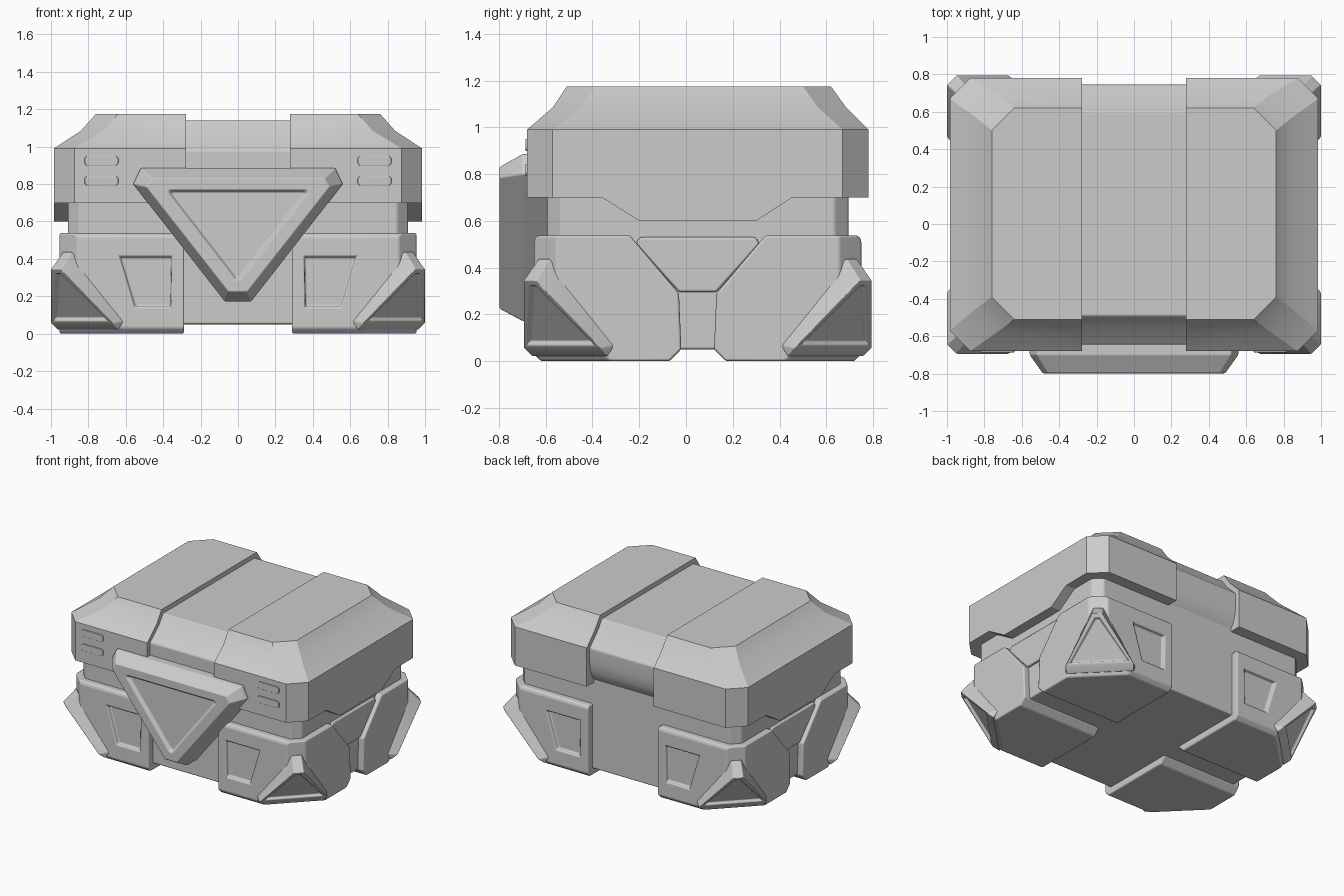
import bpy, bmesh
from mathutils import Vector
from math import radians

if "Cube" in bpy.data.objects:
    bpy.data.objects.remove(bpy.data.objects["Cube"])

CY = 0.05  # centre of the chest in y (the front badge sticks out)


def finish(name, bm, bevel=0.012, mirror=(), cutter=None, y=0.0):
    bmesh.ops.recalc_face_normals(bm, faces=bm.faces)
    me = bpy.data.meshes.new(name)
    bm.to_mesh(me)
    bm.free()
    me.shade_smooth()
    ob = bpy.data.objects.new(name, me)
    bpy.context.collection.objects.link(ob)
    ob.location.y = y
    if cutter:
        m = ob.modifiers.new("recess", 'BOOLEAN')
        m.operation, m.object, m.solver = 'DIFFERENCE', cutter, 'EXACT'
    if bevel:
        m = ob.modifiers.new("bevel", 'BEVEL')
        m.width, m.segments, m.limit_method = bevel, 2, 'ANGLE'
        m.angle_limit, m.harden_normals = radians(20), True
    if mirror:
        m = ob.modifiers.new("mirror", 'MIRROR')
        m.use_axis = ('X' in mirror, 'Y' in mirror, False)
    return ob


def loft(rings, cap_start=True, cap_end=True):
    bm = bmesh.new()
    rows = [[bm.verts.new(p) for p in r] for r in rings]
    n = len(rows[0])
    for a, b in zip(rows, rows[1:]):
        for i in range(n):
            bm.faces.new((a[i], a[(i + 1) % n], b[(i + 1) % n], b[i]))
    if cap_start:
        bm.faces.new(rows[0])
    if cap_end:
        bm.faces.new(rows[-1])
    bmesh.ops.recalc_face_normals(bm, faces=bm.faces)
    bmesh.ops.dissolve_limit(bm, angle_limit=radians(1), verts=bm.verts, edges=bm.edges)
    return bm


def along_x(pts, x0, x1):
    return loft([[(x, a, b) for a, b in pts] for x in (x0, x1)])


def along_y(pts, y0, y1):
    return loft([[(a, y, b) for a, b in pts] for y in (y0, y1)])


# Main body: chamfered box, corners pulled in low down behind the guards
def body_ring(z, c, hx=0.91, hy=0.645):
    q = [(hx - c, -hy), (hx, -hy + c), (hx, hy - c), (hx - c, hy)]
    return [(x, y, z) for x, y in q] + [(-x, y, z) for x, y in reversed(q)]


finish("body", loft([body_ring(0.05, 0.26), body_ring(0.3, 0.06), body_ring(0.75, 0.06)]), y=CY)

# Lid end sections, with a tongue hanging down on each side
DIP = (-0.36, -0.2, 0.3, 0.455)


def lid_ring(z, hx, yf, yb, c, dip=0.0):
    r = [(0.278, yf, z), (hx - c, yf, z), (hx, yf + c, z)]
    r += [(hx, y, z - (dip if i in (1, 2) else 0)) for i, y in enumerate(DIP)]
    return r + [(hx, yb - c, z), (hx - c, yb, z), (0.278, yb, z)]


finish("lid_end", loft([
    lid_ring(0.70, 0.87, -0.57, 0.66, 0.06, 0.1),
    lid_ring(0.70, 0.985, -0.68, 0.78, 0.11, 0.1),
    lid_ring(0.99, 0.985, -0.68, 0.78, 0.11),
    lid_ring(1.085, 0.84, -0.57, 0.685, 0.12),
    lid_ring(1.175, 0.76, -0.51, 0.62, 0.12)], cap_start=False), bevel=0.016, mirror="X")

# Lower middle section of the lid, rounded under at the back
finish("lid_middle", along_x([
    (-0.645, 0.70), (-0.645, 0.98), (-0.54, 1.07), (-0.49, 1.14), (0.60, 1.14), (0.65, 1.07),
    (0.745, 0.975), (0.745, 0.87), (0.735, 0.80), (0.715, 0.75), (0.68, 0.70)], -0.3, 0.3), bevel=0.01)

# Pairs of thin raised vents on the lid front
for i, z in enumerate((0.818, 0.925)):
    w, h, c = 0.09, 0.026, 0.012
    slot = [(0.73 + sx * a, z + sz * b) for sx, sz, a, b in (
        (-1, -1, w - c, h), (1, -1, w - c, h), (1, -1, w, h - c), (1, 1, w, h - c),
        (1, 1, w - c, h), (-1, 1, w - c, h), (-1, 1, w, h - c), (-1, -1, w, h - c))]
    finish(f"lid_vent_{i + 1}", along_y(slot, -0.687, -0.66), bevel=0.003, mirror="X")


# Triangular front badge with a recessed face
def tri_ring(y, top, side, tip):
    q = [top, side, tip]
    return [(x, y, z) for x, z in q] + [(-x, y, z) for x, z in reversed(q)]


outer = ((0.52, 0.885), (0.56, 0.80), (0.07, 0.172))
finish("front_badge", loft([
    tri_ring(-0.58, *outer), tri_ring(-0.70, *outer),
    tri_ring(-0.798, (0.46, 0.83), (0.49, 0.785), (0.05, 0.225)),
    tri_ring(-0.798, (0.365, 0.77), (0.375, 0.755), (0.014, 0.288)),
    tri_ring(-0.775, (0.345, 0.757), (0.352, 0.747), (0.01, 0.305))]), bevel=0.008)

# Side plates between the feet
plate = [(-0.25, 0.53), (-0.265, 0.50), (-0.08, 0.295), (0.08, 0.295), (0.265, 0.50), (0.25, 0.53)]
finish("side_plate", along_x(plate, 0.88, 0.93), mirror="X", y=CY)

# Corner feet: side profile, cut across the outer corner, panel recess in front
panel = finish("foot_panel_cutter", along_y(
    [(0.63, 0.41), (0.355, 0.41), (0.36, 0.145), (0.55, 0.145)], -0.8, -0.672), bevel=0, y=CY)
panel.hide_render = True
panel.display_type = 'WIRE'

foot = along_x([(-0.70, 0.52), (-0.685, 0.538), (-0.29, 0.538), (-0.08, 0.29), (-0.07, 0.05),
                (-0.12, 0.0), (-0.67, 0.0), (-0.70, 0.03)], 0.288, 0.955)
for co, no in (((1.56, 0, 0), (1, -1, 0)), ((1.327, 0, 0), (1, -1, -0.966))):
    bmesh.ops.bisect_plane(foot, geom=foot.verts[:] + foot.edges[:] + foot.faces[:],
                           plane_co=co, plane_no=no, clear_outer=True)
    bmesh.ops.holes_fill(foot, edges=foot.edges[:])
finish("corner_foot", foot, mirror="XY", cutter=panel, y=CY)

# Corner guards: hull with an outward and downward facing triangle, recessed
guard = bmesh.new()
for x, v, z in ((0.89, 0.68, 0.44), (0.95, 0.745, 0.345), (0.67, 0.745, 0.055),
                (0.605, 0.69, 0.07), (0.64, 0.71, 0.02)):
    guard.verts.new((x, -v, z))
    guard.verts.new((v + 0.255, -(x - 0.255), z))
guard.verts.new((0.75, -0.5, 0.2))
hull = bmesh.ops.convex_hull(guard, input=guard.verts[:])
bmesh.ops.dissolve_limit(guard, angle_limit=radians(6), verts=guard.verts, edges=guard.edges)
bmesh.ops.recalc_face_normals(guard, faces=guard.faces)
out = Vector((1, -1, -0.966)).normalized()
for thick, depth in ((0.034, 0), (0.014, -0.02)):
    guard.normal_update()
    face = max((f for f in guard.faces if f.normal.dot(out) > 0.98 and len(f.verts) == 4),
               key=lambda f: (f.index == -7, f.normal.dot(out))) if thick == 0.034 else face
    bmesh.ops.inset_individual(guard, faces=[face], thickness=thick, depth=depth)
finish("corner_guard", guard, bevel=0.006, mirror="XY", y=CY)
